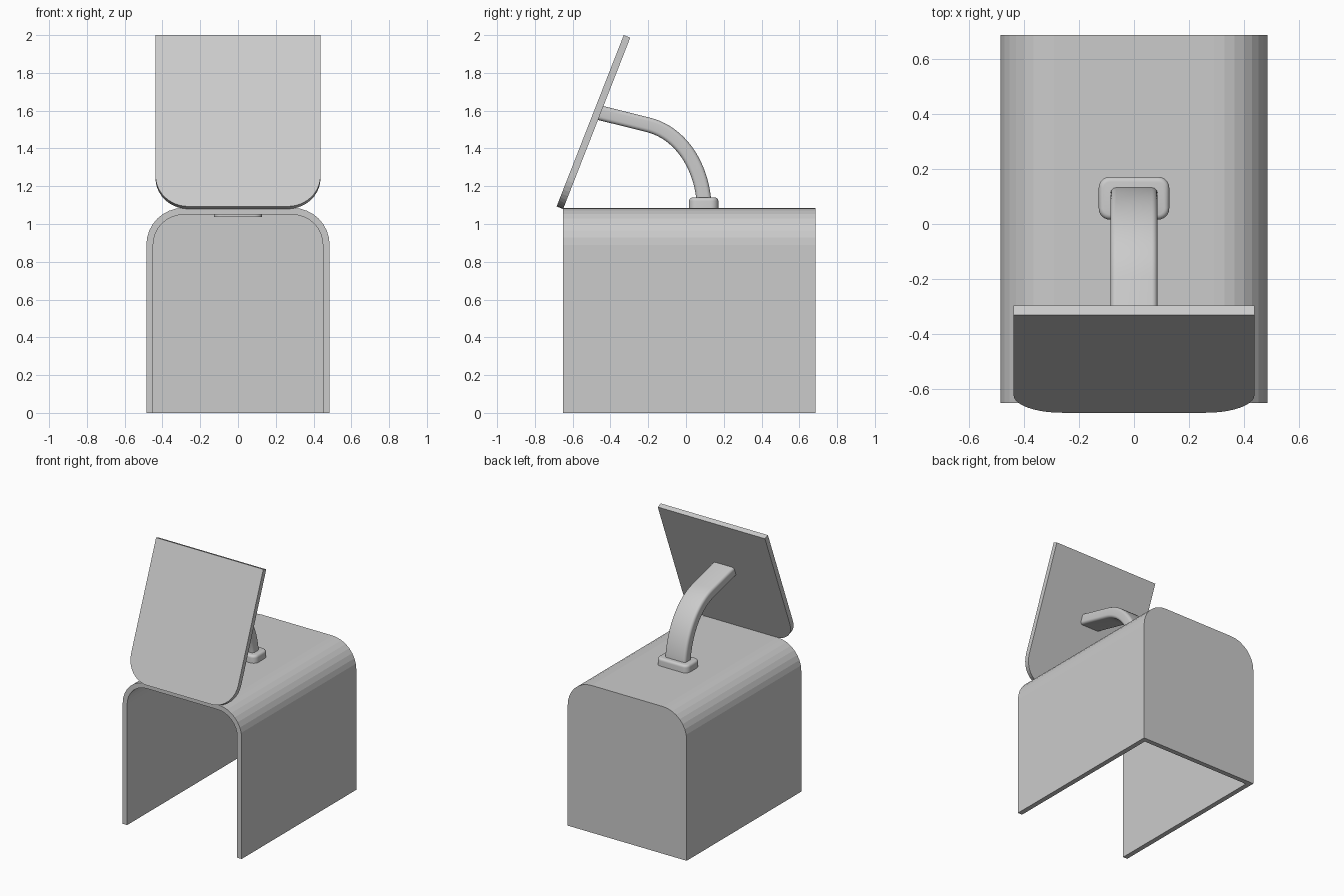
import bpy, bmesh, math
from mathutils import Matrix, Vector, geometry

if "Cube" in bpy.data.objects:
    bpy.data.objects.remove(bpy.data.objects["Cube"])


def arc(cx, cy, r, start, end, n):
    angs = [math.radians(start + (end - start) * i / n) for i in range(n + 1)]
    return [(cx + r * math.cos(a), cy + r * math.sin(a)) for a in angs]


def finish(name, bm, smooth=None):
    bmesh.ops.recalc_face_normals(bm, faces=bm.faces)
    mesh = bpy.data.meshes.new(name)
    bm.to_mesh(mesh)
    bm.free()
    if smooth:
        mesh.shade_smooth()
        mesh.set_sharp_from_angle(angle=math.radians(smooth))
    obj = bpy.data.objects.new(name, mesh)
    bpy.context.collection.objects.link(obj)
    return obj


def extrude_xz(outline, y0, y1):
    """Closed prism from an x-z outline, extruded along y."""
    bm = bmesh.new()
    rings = [[bm.verts.new((x, y, z)) for x, z in outline] for y in (y0, y1)]
    n = len(outline)
    for i in range(n):
        j = (i + 1) % n
        bm.faces.new((rings[0][i], rings[0][j], rings[1][j], rings[1][i]))
    bm.faces.new(rings[0])
    bm.faces.new(rings[1])
    bmesh.ops.recalc_face_normals(bm, faces=bm.faces)
    return bm


# Housing: arched shell with a closed back, open front and bottom
def arch(w, top, r):
    return ([(w, 0)] + arc(w - r, top - r, r, 0, 90, 8)
            + arc(r - w, top - r, r, 90, 180, 8) + [(-w, 0)])


FRONT, BACK, WALL = -0.65, 0.685, 0.036
outer = arch(0.485, 1.085, 0.195)
inner = arch(0.485 - WALL, 1.085 - WALL, 0.195 - WALL)
bm = bmesh.new()
of, ob, jf, jb = [[bm.verts.new((x, y, z)) for x, z in pts] for pts, y in (
    (outer, FRONT), (outer, BACK), (inner, FRONT), (inner, BACK - WALL))]
for i in range(len(outer) - 1):
    for a, b in ((of, ob), (jb, jf), (jf, of)):
        bm.faces.new((a[i], a[i + 1], b[i + 1], b[i]))
bm.faces.new(ob)
bm.faces.new(jb)
for k in (0, -1):
    bm.faces.new((of[k], ob[k], jb[k], jf[k]))
bm.faces.new((ob[0], jb[0], jb[-1], ob[-1]))
finish("housing", bm)

# Screen: leaning plate with rounded lower corners
W, H, R = 0.437, 0.974, 0.175
plate = ([(W, H), (-W, H)] + arc(R - W, R, R, 180, 270, 10)
         + arc(W - R, R, R, 270, 360, 10))
bm = extrude_xz(plate, 0, 0.037)
bm.transform(Matrix.Translation((0, -0.685, 1.093))
             @ Matrix.Rotation(math.radians(-21.4), 4, 'X'))
finish("screen", bm)

# Arm foot: rounded block set through the housing top
bm = bmesh.new()
bmesh.ops.create_cube(bm, size=1)
bm.transform(Matrix.Translation((0, 0.0935, 1.088)) @ Matrix.Diagonal((0.256, 0.155, 0.104, 1)))
upright = [e for e in bm.edges if abs(e.verts[0].co.z - e.verts[1].co.z) > 0.05]
bmesh.ops.bevel(bm, geom=upright, offset=0.04, segments=6, profile=0.5, affect='EDGES')
rim = [e for e in bm.edges if all(v.co.z > 1.13 for v in e.verts)]
bmesh.ops.bevel(bm, geom=rim, offset=0.018, segments=4, profile=0.5, affect='EDGES')
finish("arm_foot", bm, 40)

# Arm: rounded rectangular section swept along a curved path in the y-z plane
path = geometry.interpolate_bezier(
    Vector((0, 0.093, 1.14)), Vector((0, 0.07, 1.33)),
    Vector((0, -0.04, 1.485)), Vector((0, -0.2, 1.525)), 20)
path = [Vector((0, 0.095, 1.10))] + path + [Vector((0, -0.462, 1.59))]
a, b, r = 0.085, 0.039, 0.02
section = [p for sx, sy, s in ((1, 1, 0), (-1, 1, 90), (-1, -1, 180), (1, -1, 270))
           for p in arc(sx * (a - r), sy * (b - r), r, s, s + 90, 5)]
bm = bmesh.new()
rings = []
for i, p in enumerate(path):
    t = (path[min(i + 1, len(path) - 1)] - path[max(i - 1, 0)]).normalized()
    side = Vector((0, t.z, -t.y))
    rings.append([bm.verts.new(p + Vector((u, 0, 0)) + side * v) for u, v in section])
n = len(section)
for r0, r1 in zip(rings, rings[1:]):
    for i in range(n):
        j = (i + 1) % n
        bm.faces.new((r0[i], r0[j], r1[j], r1[i]))
bm.faces.new(rings[0])
bm.faces.new(rings[-1])
finish("arm", bm, 40)
